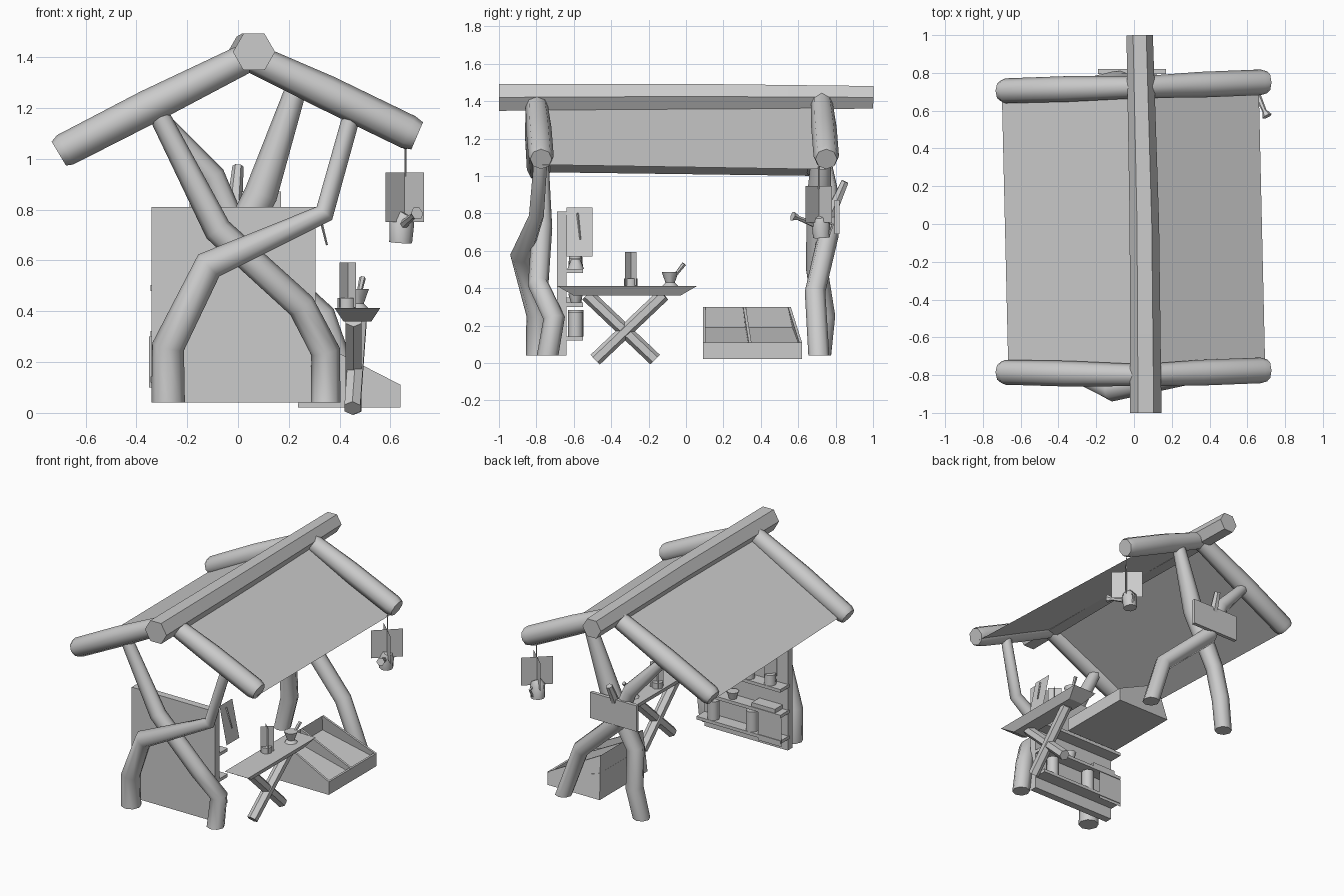
import bpy, bmesh, math
from mathutils import Vector

if "Cube" in bpy.data.objects:
    bpy.data.objects.remove(bpy.data.objects["Cube"])


def finish(name, bm, smooth=None):
    bmesh.ops.recalc_face_normals(bm, faces=bm.faces)
    me = bpy.data.meshes.new(name)
    bm.to_mesh(me)
    bm.free()
    ob = bpy.data.objects.new(name, me)
    bpy.context.collection.objects.link(ob)
    if smooth:
        bpy.ops.object.select_all(action='DESELECT')
        ob.select_set(True)
        bpy.context.view_layer.objects.active = ob
        bpy.ops.object.shade_smooth_by_angle(angle=math.radians(smooth))
    return ob


def tube(name, pts, radii, sides=8, ref=(0, 1, 0), smooth=50, flat_foot=False):
    """Log or pot: rings swept along a crooked path, capped at both ends."""
    bm = bmesh.new()
    pts = [Vector(p) for p in pts]
    ref = Vector(ref)
    rings = []
    for i, p in enumerate(pts):
        a = (p - pts[i - 1]).normalized() if i else (pts[1] - p).normalized()
        b = (pts[i + 1] - p).normalized() if i < len(pts) - 1 else a
        d = Vector((0, 0, 1)) if flat_foot and i == 0 else (a + b).normalized()
        u = d.cross(ref).normalized()
        v = u.cross(d)
        rings.append([bm.verts.new(p + radii[i] * (u * math.cos(t) + v * math.sin(t)))
                      for t in (2 * math.pi * k / sides for k in range(sides))])
    for r, s in zip(rings, rings[1:]):
        for k in range(sides):
            j = (k + 1) % sides
            bm.faces.new((r[k], r[j], s[j], s[k]))
    bm.faces.new(rings[0])
    bm.faces.new(rings[-1])
    return finish(name, bm, smooth)


def box(name, lo, hi, inset=(0, 0)):
    """Box from corner to corner; inset narrows the bottom face."""
    bm = bmesh.new()
    bmesh.ops.create_cube(bm, size=1)
    for v in bm.verts:
        low = v.co.z < 0
        for i in range(3):
            s = v.co[i]
            v.co[i] = hi[i] if s > 0 else lo[i]
            if low and i < 2:
                v.co[i] -= math.copysign(inset[i], s)
    return finish(name, bm)


def quad(name, *corners):
    bm = bmesh.new()
    bm.faces.new([bm.verts.new(c) for c in corners])
    return finish(name, bm)


def card(name, c, half, z0, z1):
    """Upright flat card; half is its half-width vector in x and y."""
    x, y = c
    a, b = half
    quad(name, (x - a, y - b, z0), (x + a, y + b, z0), (x + a, y + b, z1), (x - a, y - b, z1))


# Roof: ridge log, four rafters, two thin panels
tube("ridge_log", [(.063, -1, 1.42), (.055, 0, 1.425), (.03, 1, 1.42)],
     [.083, .078, .07], 6, (0, 0, 1), 30)
for end, yl, ym, yr in (("front", -.785, -.8, -.775), ("back", .705, .725, .75)):
    tube(end + "_rafter_left", [(.04, ym, 1.40), (-.35, (yl + ym) / 2, 1.205), (-.68, yl, 1.035), (-.705, yl, 1.02)],
         [.058, .068, .066, .055], 8)
    tube(end + "_rafter_right", [(.05, ym, 1.40), (.35, (yr + ym) / 2, 1.26), (.67, yr, 1.105), (.705, yr, 1.09)],
         [.058, .068, .068, .058], 8)
quad("roof_left", (.05, -.8, 1.39), (-.665, -.79, 1.02), (-.70, .71, 1.0), (.04, .72, 1.39))
quad("roof_right", (.055, -.8, 1.38), (.695, -.78, 1.06), (.66, .75, 1.035), (.045, .73, 1.38))

# Crossed crooked posts
posts = {
    "front_post_left": ([(-.275, -.79, .04), (-.275, -.79, .26), (-.115, -.88, .58), (.34, -.8, .785), (.45, -.77, 1.18)],
                        [.066, .064, .06, .04, .035]),
    "front_post_right": ([(.345, -.74, .04), (.345, -.705, .24), (.25, -.79, .42), (-.08, -.77, .72), (-.32, -.78, 1.19)],
                         [.058, .058, .056, .055, .04]),
    "back_post_right": ([(.45, .71, .04), (.33, .69, .38), (.0, .76, .68), (-.1, .76, .93), (-.33, .72, 1.18)],
                        [.056, .055, .056, .05, .035]),
    "back_post_left": ([(-.16, .72, .04), (-.12, .74, .25), (-.10, .70, .5), (.09, .71, .86), (.23, .73, 1.28)],
                       [.056, .058, .058, .066, .042]),
}
for name, (pts, rad) in posts.items():
    tube(name, pts, rad, 8, flat_foot=True)
tube("back_branch", [(-.02, .75, .74), (0, .85, .97)], [.035, .022], 6)

# Sign board on the back posts
box("back_board", (-.19, .795, .69), (.17, .82, .87))

# Back board with shelves
box("shelf_back", (-.34, -.69, .04), (.305, -.64, .81))
for i, z in enumerate((.12, .30, .48)):
    box(f"shelf_{i}", (-.345, -.65, z), (.305, -.55, z + .022))


# Shelf goods
def jar(name, x, y, z, r, h, top=None):
    tube(name, [(x, y, z), (x, y, z + h)], [r, top or r], 8)


jar("shelf_jar_tall", -.10, -.59, .142, .042, .14)
jar("shelf_jar_low", .2, -.59, .142, .04, .13)
jar("shelf_bowl", .05, -.59, .322, .025, .05, .04)
jar("shelf_pot", .2, -.59, .502, .045, .05, .025)
jar("shelf_pot_small", -.24, -.59, .502, .04, .07, .035)
jar("shelf_cup", -.08, -.59, .502, .035, .06)
box("shelf_book", (-.3, -.64, .322), (-.12, -.555, .35))
card("shelf_card", (-.26, -.555), (.09, 0), .1, .3)
card("pot_card", (-.24, -.59), (.03, .03), .55, .70)

# Hanging tool at the shelf side
quad("tool_card", (.36, -.64, .57), (.36, -.5, .57), (.305, -.5, .83), (.305, -.64, .83))
tube("tool_handle", [(.315, -.58, .80), (.35, -.565, .66)], [.006, .004], 4)

# Work table with crossed legs
box("table_top", (.38, -.69, .36), (.56, .06, .412), (.035, .09))
tube("table_leg_a", [(.45, -.485, .018), (.475, -.12, .365)], [.036, .036], 6, (1, 0, 0))
tube("table_leg_b", [(.455, -.165, .018), (.455, -.53, .365)], [.036, .036], 6, (1, 0, 0))
jar("table_cup", .427, -.295, .412, .036, .04)
for i, s in enumerate((1, -1)):
    card(f"cup_card_{i}", (.432, -.295), (.032, .03 * s), .415, .592)
tube("mortar", [(.47, -.085, .412), (.47, -.085, .43), (.47, -.085, .487)], [.042, .025, .045], 8)
tube("pestle", [(.47, -.08, .44), (.49, -.01, .53)], [.008, .013], 6)

# Planter: sloped bin with two bays
profile = [(.235, .02), (.64, .02), (.64, .11), (.27, .30)]
t = .015
for name, y0, y1, w in (("planter_side_front", .09, .09 + t, 0), ("planter_side_back", .605, .62, .06),
                        ("planter_divider", .335, .35, .03)):
    bm = bmesh.new()
    rows = [[bm.verts.new((x, y - w * max(0, z - .11) / .19, z)) for x, z in profile] for y in (y0, y1)]
    for r in rows:
        bm.faces.new(r)
    for k in range(4):
        j = (k + 1) % 4
        bm.faces.new((rows[0][k], rows[0][j], rows[1][j], rows[1][k]))
    finish(name, bm)
quad("planter_bottom", (.235, .09, .02), (.64, .09, .02), (.64, .62, .02), (.235, .62, .02))
quad("planter_back", (.235, .09, .02), (.235, .62, .02), (.27, .56, .30), (.27, .09, .30))
box("planter_front", (.625, .09, .02), (.64, .62, .11))
quad("planter_soil", (.255, .10, .19), (.63, .10, .08), (.63, .61, .08), (.255, .59, .19))

# Hanging watering can
tube("can_rope", [(.66, .71, 1.05), (.66, .71, .93)], [.004, .004], 4)
for i, s in enumerate((1, -1)):
    card(f"can_card_{i}", (.656, .71), (.075, .07 * s), .75, .945)
tube("can_body", [(.64, .725, .67), (.645, .72, .755), (.66, .715, .785)], [.045, .05, .03], 8)
tube("can_spout", [(.65, .69, .74), (.69, .60, .775), (.705, .57, .785)], [.018, .012, .027], 6, (0, 0, 1))
tube("can_handle", [(.65, .75, .76), (.66, .785, .74), (.65, .765, .69)], [.008, .008, .008], 5, (1, 0, 0))
